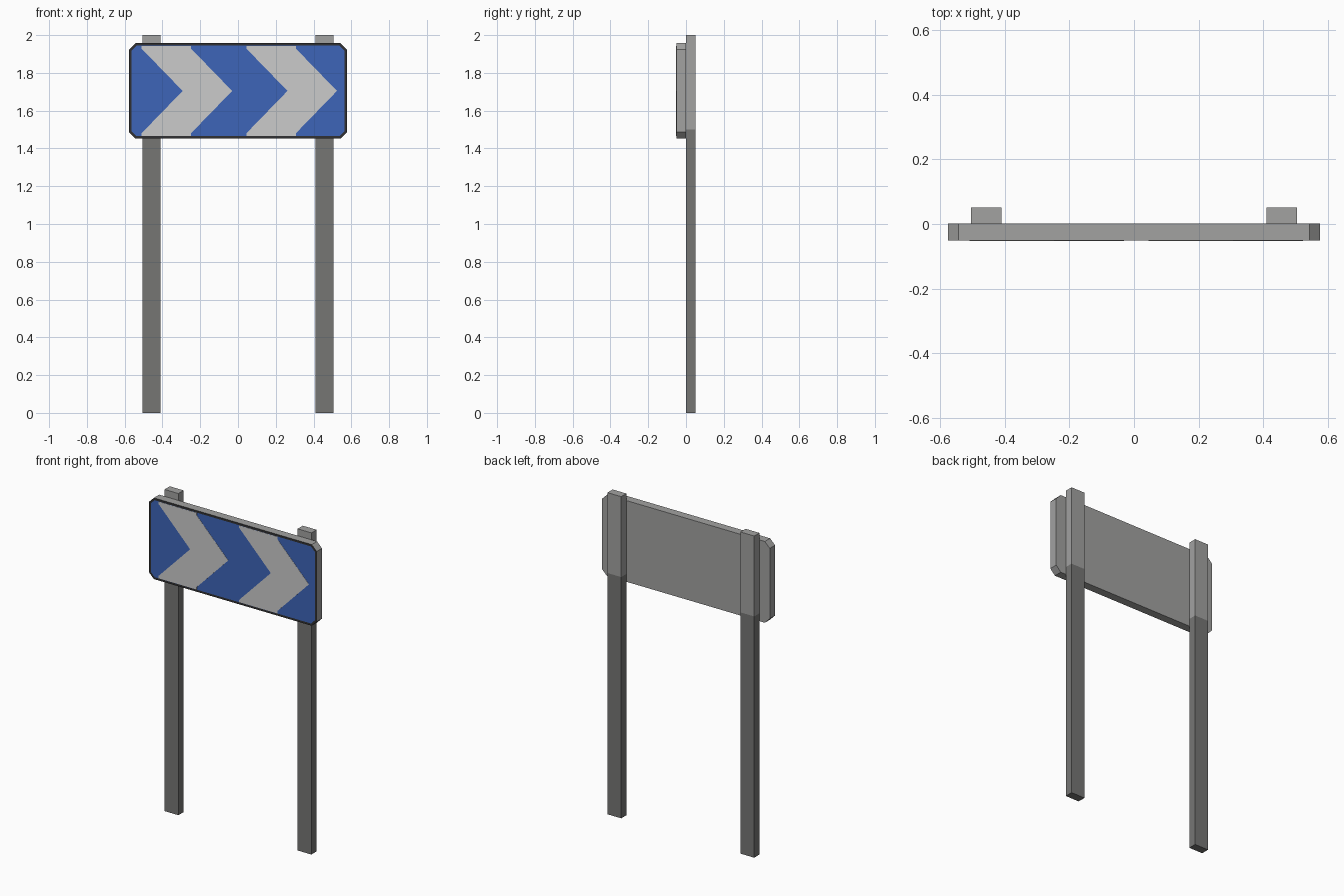
import bpy, bmesh

cube = bpy.data.objects.get("Cube")
if cube:
    bpy.data.objects.remove(cube, do_unlink=True)


def material(name, rgb):
    m = bpy.data.materials.new(name)
    m.use_nodes = True
    m.diffuse_color = (*rgb, 1)
    m.node_tree.nodes["Principled BSDF"].inputs["Base Color"].default_value = (*rgb, 1)
    return m


light_grey = material("light grey metal", (0.36, 0.36, 0.355))
dark_grey = material("dark grey post", (0.18, 0.18, 0.175))
black = material("black border", (0.03, 0.03, 0.032))
blue = material("sign blue", (0.048, 0.13, 0.48))
white = material("chevron white", (0.6, 0.6, 0.6))


def finish(name, bm, mats):
    bmesh.ops.recalc_face_normals(bm, faces=bm.faces)
    mesh = bpy.data.meshes.new(name)
    bm.to_mesh(mesh)
    bm.free()
    for m in mats:
        mesh.materials.append(m)
    obj = bpy.data.objects.new(name, mesh)
    bpy.context.collection.objects.link(obj)
    return obj


def prism(outline, front, back):
    """Extrude an x-z outline from y=front to y=back."""
    bm = bmesh.new()
    face = bm.faces.new([bm.verts.new((x, front, z)) for x, z in outline])
    ext = bmesh.ops.extrude_face_region(bm, geom=[face], use_keep_orig=True)
    for v in ext["geom"]:
        if isinstance(v, bmesh.types.BMVert):
            v.co.y = back
    bmesh.ops.recalc_face_normals(bm, faces=bm.faces)
    return bm


FRONT, BACK = -0.051, 0.051
LOW, HIGH, HALF_W, CUT = 1.452, 1.957, 0.577, 0.034
MID = (LOW + HIGH) / 2

# Posts: dark below, light where they stand behind the panel
for side, sign in (("left", 1), ("right", -1)):
    a, b = sign * 0.41, sign * 0.505
    bm = prism([(a, 0), (b, 0), (b, 2), (a, 2)], 0, BACK)
    bmesh.ops.bisect_plane(bm, geom=bm.verts[:] + bm.edges[:] + bm.faces[:],
                           plane_co=(0, 0, 1.5), plane_no=(0, 0, 1))
    for f in bm.faces:
        f.material_index = 0 if f.calc_center_median().z > 1.5 else 1
    finish(side + "_post", bm, [light_grey, dark_grey])

# Panel: clipped corners, black border and blue field inset on its front
corner = [(HALF_W - CUT, HIGH), (HALF_W, HIGH - CUT),
          (HALF_W, LOW + CUT), (HALF_W - CUT, LOW)]
outline = corner + [(-x, z) for x, z in reversed(corner)]
bm = prism(outline, FRONT, 0.001)
field = min(bm.faces, key=lambda f: f.calc_center_median().y)
rim = bmesh.ops.inset_region(bm, faces=[field], thickness=0.014)
for f in rim["faces"]:
    f.material_index = 1
field.material_index = 2
finish("sign_panel", bm, [light_grey, black, blue])

# Chevrons: thin plates pointing to the model's left
top, bottom = HIGH - 0.014, LOW + 0.014
for name, start in (("right_chevron", -0.51), ("left_chevron", 0.045)):
    edge = [(start, top), (start, top - 0.015), (start + 0.217, MID),
            (start, bottom + 0.015), (start, bottom)]
    shifted = [(x + 0.262, z) for x, z in reversed(edge)]
    finish(name, prism(edge + shifted, FRONT - 0.001, FRONT + 0.001), [white])
